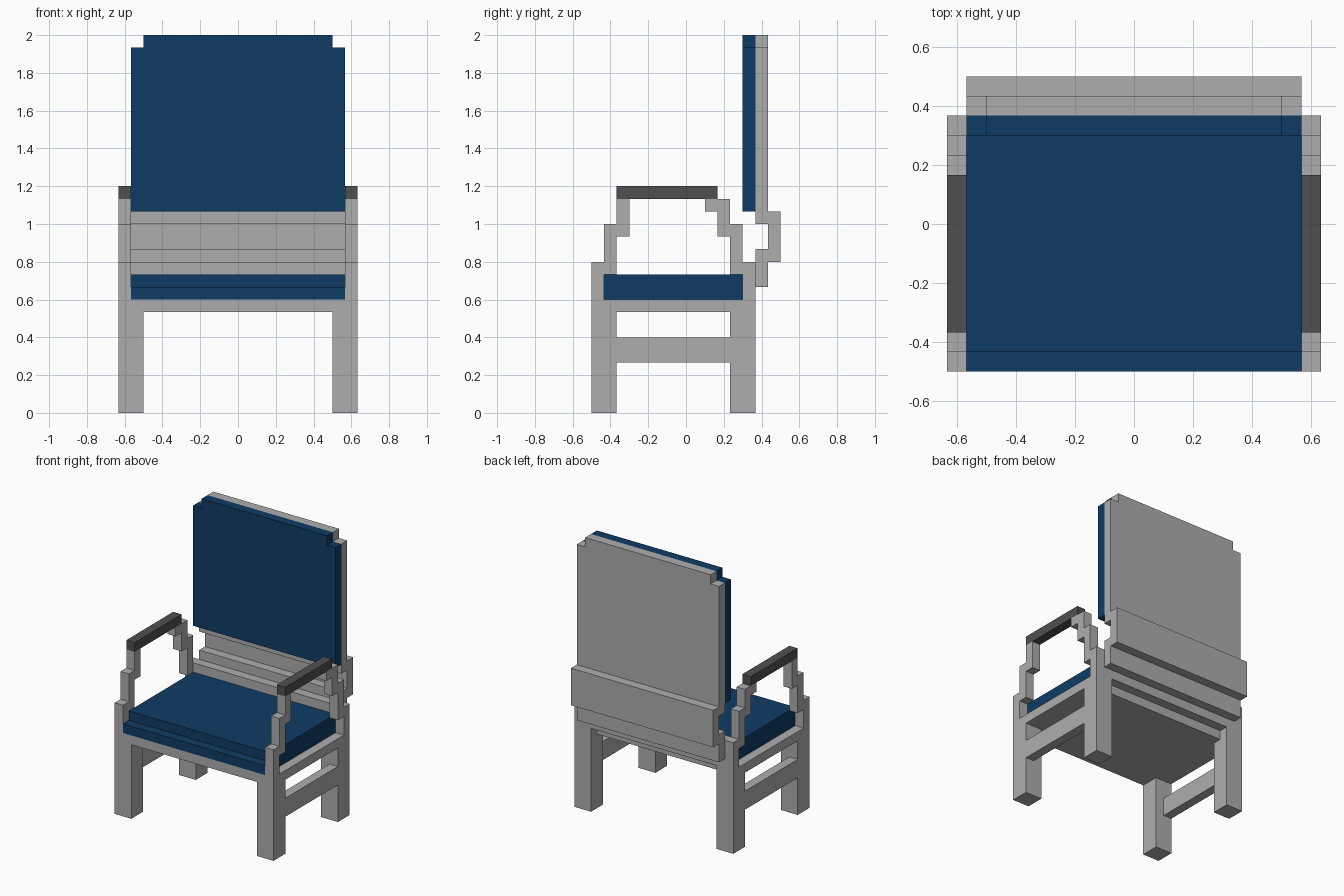
import bpy
import bmesh
from mathutils import Vector

if "Cube" in bpy.data.objects:
    bpy.data.objects.remove(bpy.data.objects["Cube"])

U = 1 / 15  # grid step: the chair is drawn on a 19 x 15 x 30 block grid


def material(name, rgb):
    m = bpy.data.materials.new(name)
    m.diffuse_color = (*rgb, 1)
    m.use_nodes = True
    m.node_tree.nodes["Principled BSDF"].inputs["Base Color"].default_value = m.diffuse_color
    return m


GREY = material("light grey frame", (0.42, 0.42, 0.42))
DARK = material("dark grey armrest", (0.08, 0.08, 0.08))
BLUE = material("navy blue cushion", (0.0048, 0.044, 0.130))


def prism(name, profile, lo, hi, mat, axis="x", mirror=False):
    """Extrude a profile of (y, z) points along x, or (x, z) points along y."""
    def place(p, d):
        return Vector((d, *p) if axis == "x" else (p[0], d, p[1])) * U

    bm = bmesh.new()
    face = bm.faces.new([bm.verts.new(place(p, lo)) for p in profile])
    grown = bmesh.ops.extrude_face_region(bm, geom=[face], use_keep_orig=True)
    moved = [v for v in grown["geom"] if isinstance(v, bmesh.types.BMVert)]
    step = place((0, 0), hi - lo)
    bmesh.ops.translate(bm, verts=moved, vec=step)
    bmesh.ops.recalc_face_normals(bm, faces=bm.faces)
    mesh = bpy.data.meshes.new(name)
    bm.to_mesh(mesh)
    bm.free()
    mesh.materials.append(mat)
    ob = bpy.data.objects.new(name, mesh)
    bpy.context.collection.objects.link(ob)
    if mirror:
        ob.modifiers.new("Mirror", "MIRROR").use_axis = (True, False, False)
    return ob


def rect(a0, b0, a1, b1):
    return [(a0, b0), (a1, b0), (a1, b1), (a0, b1)]


# Stepped uprights: outer half of each leg, rising to the armrest
front_post = [(-7.5, 0), (-5.5, 0), (-5.5, 9), (-6.5, 9), (-6.5, 11),
              (-5.5, 11), (-5.5, 14), (-4.5, 14), (-4.5, 17), (-5.5, 17),
              (-5.5, 15), (-6.5, 15), (-6.5, 12), (-7.5, 12)]
back_post = [(5.5, 0), (3.5, 0), (3.5, 9), (4.5, 9), (4.5, 11), (3.5, 11),
             (3.5, 14), (2.5, 14), (2.5, 16), (1.5, 16), (1.5, 17),
             (3.5, 17), (3.5, 15), (4.5, 15), (4.5, 12), (5.5, 12)]
prism("front_posts", front_post, 8.5, 9.5, GREY, mirror=True)
prism("back_posts", back_post, 8.5, 9.5, GREY, mirror=True)

# Inner half of each leg, under the seat
prism("front_leg_inners", rect(-7.5, 0, -5.5, 8), 7.5, 8.5, GREY, mirror=True)
prism("back_leg_inners", [(3.5, 0), (5.5, 0), (5.5, 9), (4.5, 9), (4.5, 8),
                          (3.5, 8)], 7.5, 8.5, GREY, mirror=True)

# Side rails, stretchers and armrests
prism("side_rails", rect(-5.5, 8, 3.5, 9), 8.5, 9.5, GREY, mirror=True)
prism("stretchers", rect(-5.5, 4, 3.5, 6), 8.5, 9.5, GREY, mirror=True)
prism("armrests", rect(-5.5, 17, 2.5, 18), 8.5, 9.5, DARK, mirror=True)

# Seat board, rear rail and stepped seat cushion
prism("seat_board", rect(-7.5, 8, 4.5, 9), -8.5, 8.5, GREY)
prism("rear_rail", rect(4.5, 9, 5.5, 12), -8.5, 8.5, GREY)
prism("seat_cushion", [(-7.5, 9), (4.5, 9), (4.5, 11), (-6.5, 11),
                       (-6.5, 10), (-7.5, 10)], -8.5, 8.5, BLUE)

# Curved lumbar band linking the seat and the backrest
prism("lumbar_band", [(5.5, 10), (6.5, 10), (6.5, 12), (7.5, 12), (7.5, 16),
                      (6.5, 16), (6.5, 13), (5.5, 13)], -8.5, 8.5, GREY)


# Backrest board and cushion with notched top corners
def back_panel(bottom):
    return [(-8.5, bottom), (8.5, bottom), (8.5, 29), (7.5, 29), (7.5, 30),
            (-7.5, 30), (-7.5, 29), (-8.5, 29)]


prism("backrest_board", back_panel(15), 5.5, 6.5, GREY, axis="y")
prism("backrest_cushion", back_panel(16), 4.5, 5.5, BLUE, axis="y")
